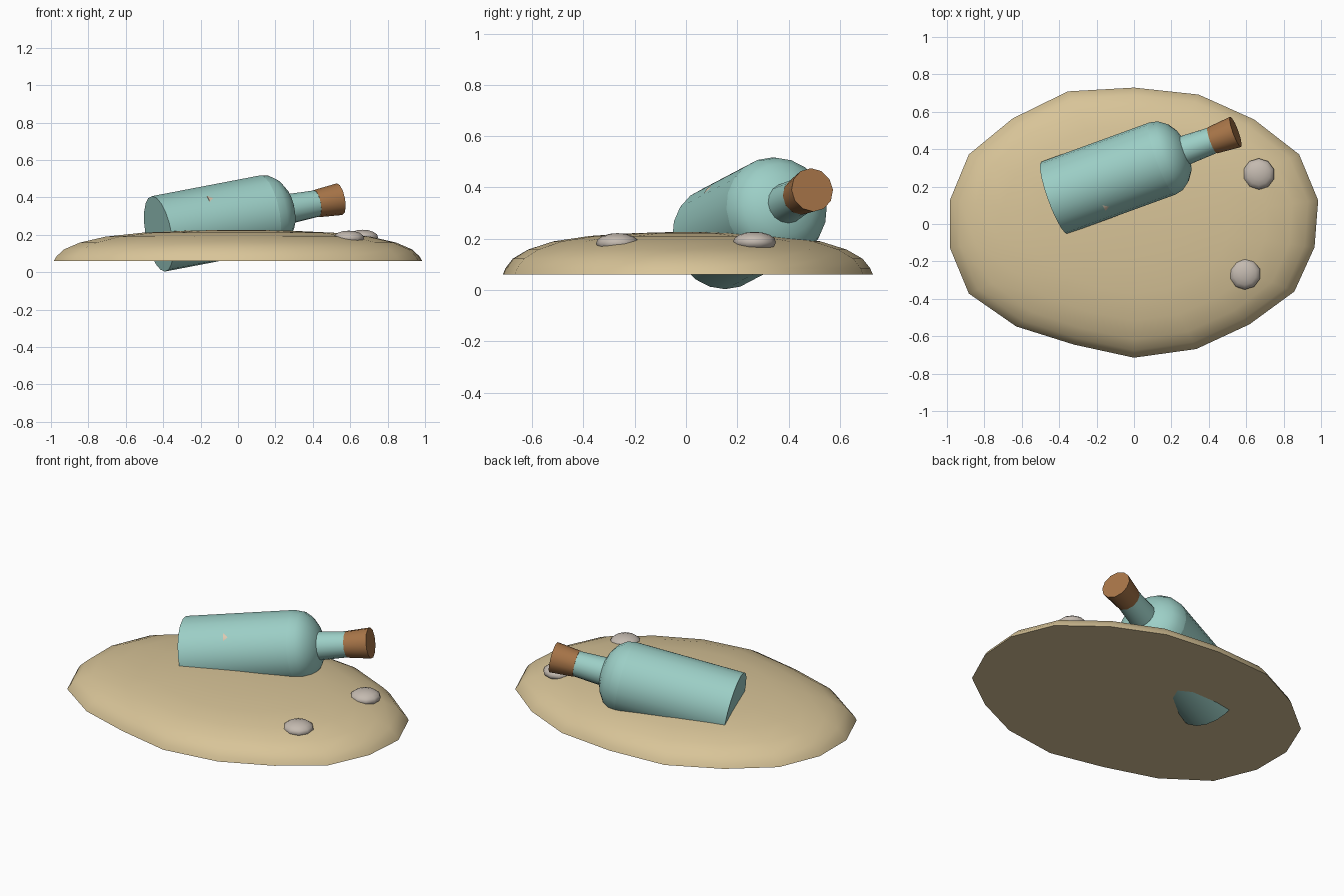
import bpy, bmesh, math
from mathutils import Vector, Matrix

if "Cube" in bpy.data.objects:
    bpy.data.objects.remove(bpy.data.objects["Cube"])


def material(name, rgb):
    m = bpy.data.materials.new(name)
    m.diffuse_color = (*rgb, 1)
    m.use_nodes = True
    m.node_tree.nodes["Principled BSDF"].inputs["Base Color"].default_value = m.diffuse_color
    return m


SAND = material("sand", (0.687, 0.552, 0.314))
GLASS = material("sea_glass", (0.335, 0.625, 0.57))
CORK = material("cork", (0.39, 0.178, 0.065))
STONE = material("stone", (0.552, 0.491, 0.434))
PAPER = material("paper", (0.72, 0.58, 0.44))


def finish(name, bm, mat, matrix=Matrix(), angle=35):
    bmesh.ops.remove_doubles(bm, verts=bm.verts, dist=1e-5)
    bmesh.ops.recalc_face_normals(bm, faces=bm.faces)
    me = bpy.data.meshes.new(name)
    bm.to_mesh(me)
    bm.free()
    me.materials.append(mat)
    ob = bpy.data.objects.new(name, me)
    ob.matrix_world = matrix
    bpy.context.collection.objects.link(ob)
    bpy.ops.object.select_all(action='DESELECT')
    ob.select_set(True)
    bpy.context.view_layer.objects.active = ob
    bpy.ops.object.shade_smooth_by_angle(angle=math.radians(angle))
    return ob


def skin(rings):
    """Join rings of points with quads and cap both ends."""
    bm = bmesh.new()
    rows = [[bm.verts.new(p) for p in r] for r in rings]
    n = len(rows[0])
    for a, b in zip(rows, rows[1:]):
        for i in range(n):
            j = (i + 1) % n
            bm.faces.new((a[i], a[j], b[j], b[i]))
    bm.faces.new(rows[0])
    bm.faces.new(rows[-1])
    return bm


def lathe(name, profile, sides, mat, matrix, angle=35):
    """Profile of (radius, height) turned around local z."""
    rings = [[(r * math.cos(2 * math.pi * i / sides),
               r * math.sin(2 * math.pi * i / sides), h)
              for i in range(sides)] for r, h in profile]
    return finish(name, skin(rings), mat, matrix, angle)


# Sand mound: uneven 18-sided dome with a flat underside
edge = [1.01, 1.03, 1.01, 1.02, 1.01, 1.045, 1.02, 1.03, 1.01,
        1.01, 1.03, 0.99, 0.95, 0.99, 0.985, 0.97, 1.0, 0.99]
dome = [(1.0, 0.06), (0.985, 0.085), (0.945, 0.122), (0.86, 0.158),
        (0.72, 0.19), (0.52, 0.211), (0.28, 0.222), (0.08, 0.226)]
rings = []
for f, z in dome:
    ring = []
    for i, k in enumerate(edge):
        a = math.radians(10 + 20 * i)
        k = 1 + (k - 1) * f
        ring.append((0.99 * f * k * math.cos(a), 0.722 * f * k * math.sin(a), z))
    rings.append(ring)
finish("sand_mound", skin(rings), SAND, angle=50)

# Bottle frame: local z runs from the base to the cork
base = Vector((-0.425, 0.14, 0.205))
tilt, turn = math.radians(10.2), math.radians(20)
axis = Vector((math.cos(tilt) * math.cos(turn),
               math.cos(tilt) * math.sin(turn), math.sin(tilt)))


def frame(origin, direction):
    return Matrix.Translation(origin) @ direction.to_track_quat('Z', 'Y').to_matrix().to_4x4()


bottle = frame(base, axis)
R, S = 0.205, 0.625

# Bottle body, rounded shoulder and neck
lathe("bottle_body", [(R, 0), (R, S)], 20, GLASS, bottle)
shoulder = [(R * math.cos(math.radians(t)), S + 0.145 * math.sin(math.radians(t)))
            for t in (0, 18, 36, 54, 72, 86)]
lathe("bottle_shoulder", shoulder, 20, GLASS, bottle, 50)
lathe("bottle_neck", [(0.081, 0.72), (0.071, 0.925)], 16, GLASS, bottle)

# Cork, wider at its outer end
lathe("cork", [(0.074, 0.912), (0.086, 1.047)], 12, CORK, bottle)

# Paper scroll inside, one end just touching through the glass
out = Vector((0.127, -0.708, 0.695))
p1 = base + 0.25 * axis + 0.148 * out
p2 = base + 0.52 * axis + 0.10 * out
d = p2 - p1
lathe("paper_scroll", [(0.06, 0), (0.06, d.length)], 16, PAPER, frame(p1, d.normalized()))

# Pebbles
for n, (x, y, z) in enumerate([(0.667, 0.267, 0.187), (0.592, -0.267, 0.182)]):
    bm = bmesh.new()
    bmesh.ops.create_uvsphere(bm, u_segments=10, v_segments=8, radius=1)
    place = Matrix.Translation((x, y, z)) @ Matrix.Diagonal((0.086, 0.084, 0.04, 1))
    bmesh.ops.transform(bm, matrix=place, verts=bm.verts)
    finish("pebble_%d" % (n + 1), bm, STONE, angle=70)
